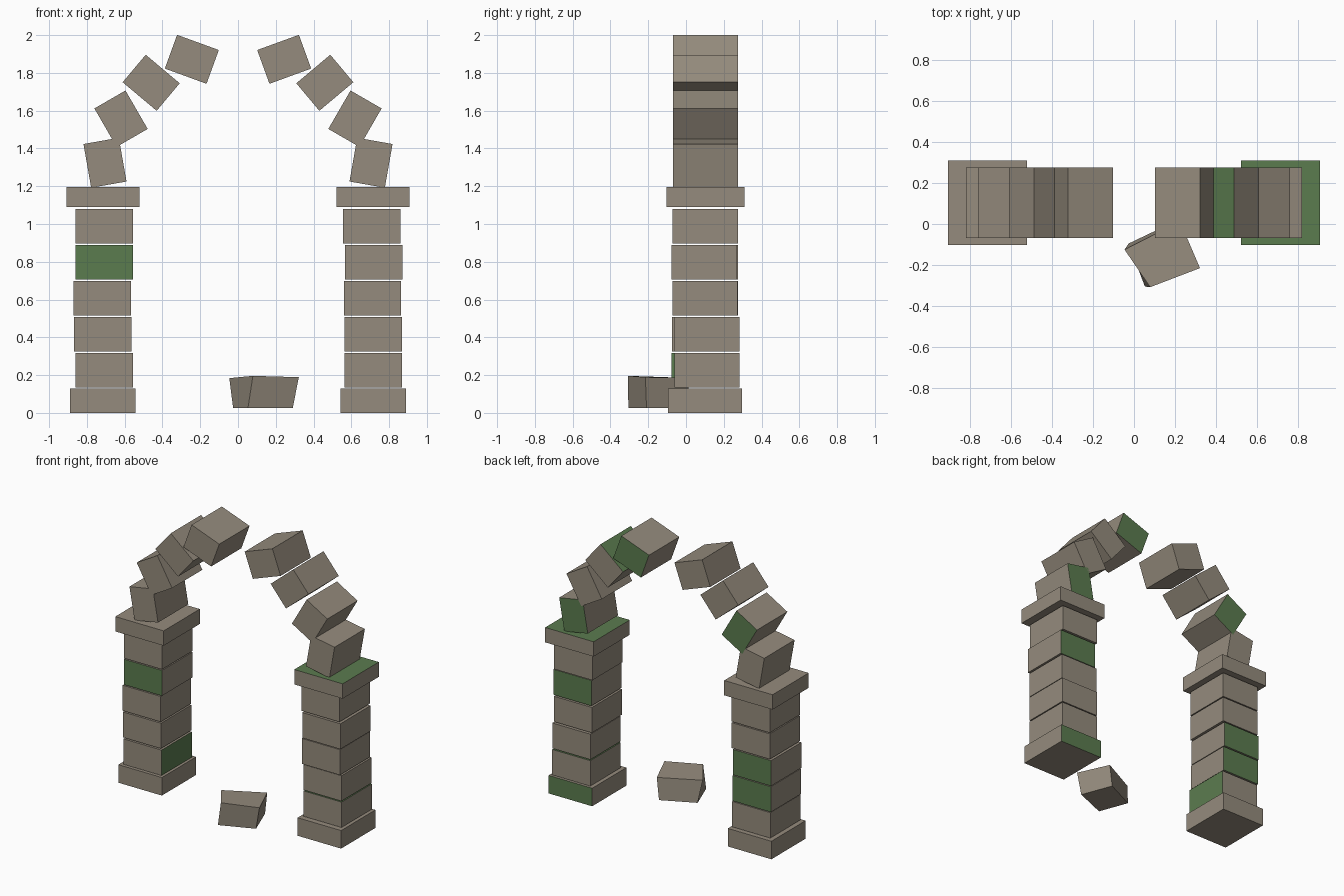
import bpy, bmesh, math
from mathutils import Matrix, Vector

if "Cube" in bpy.data.objects:
    bpy.data.objects.remove(bpy.data.objects["Cube"])


def material(name, rgb):
    m = bpy.data.materials.new(name)
    m.diffuse_color = (*rgb, 1)
    m.use_nodes = True
    m.node_tree.nodes["Principled BSDF"].inputs["Base Color"].default_value = m.diffuse_color
    return m


STONE = material("weathered stone", (0.30, 0.26, 0.205))
MOSS = material("moss green", (0.105, 0.20, 0.078))

NORMALS = {"+x": (1, 0, 0), "-x": (-1, 0, 0), "+y": (0, 1, 0),
           "-y": (0, -1, 0), "+z": (0, 0, 1), "-z": (0, 0, -1)}


def finish(name, bm):
    me = bpy.data.meshes.new(name)
    bm.to_mesh(me)
    bm.free()
    me.materials.append(STONE)
    me.materials.append(MOSS)
    ob = bpy.data.objects.new(name, me)
    bpy.context.collection.objects.link(ob)
    return ob


def block(name, centre, size, tilt=0.0, mossy=()):
    """Box stone; faces named in mossy (local directions) are green."""
    bm = bmesh.new()
    bmesh.ops.create_cube(bm, size=1, matrix=Matrix.Diagonal((*size, 1)))
    bm.normal_update()
    for f in bm.faces:
        f.material_index = int(any(f.normal.dot(Vector(NORMALS[d])) > 0.9 for d in mossy))
    ob = finish(name, bm)
    ob.location = centre
    ob.rotation_euler = (0, tilt, 0)
    return ob


R = 0.715           # half span, also arch radius
YC = 0.102          # depth centre of the arch
SPRING = 1.2        # height where the arch starts

# x and y shift of each shaft stone, bottom to top
SHIFTS = {
    "left": [(0.007, -0.007), (0.0, -0.003), (-0.004, 0.0), (0.006, 0.0), (0.006, 0.0)],
    "right": [(0.002, 0.009), (0.002, 0.008), (-0.003, -0.002), (0.004, -0.007), (-0.008, 0.0)],
}
# mossy faces, by side and stone
SHAFT_MOSS = {("left", 0): ["+x"], ("left", 1): ["+y"], ("left", 2): ["+y"],
              ("left", 3): ["-y"], ("right", 0): ["+z"], ("right", 3): ["+y"]}
ARCH_MOSS = {("left", 1): ["+y"], ("right", 0): ["+y"],
             ("right", 2): ["-x"], ("right", 3): ["+y"]}

for side, s in (("left", -1), ("right", 1)):
    # pillar: base, five shaft stones, cap
    block(f"{side}_pillar_base", (s * R, YC - 0.001, 0.065), (0.347, 0.39, 0.13),
          mossy=["+y"] if s > 0 else [])
    for i, (dx, dy) in enumerate(SHIFTS[side]):
        block(f"{side}_shaft_stone_{i + 1}",
              (s * R + dx, YC + dy, 0.226 + 0.1905 * i), (0.304, 0.345, 0.183),
              mossy=SHAFT_MOSS.get((side, i), []))
    block(f"{side}_pillar_cap", (s * 0.714, YC + 0.001, 1.143), (0.386, 0.412, 0.107),
          mossy=["+z"] if s > 0 else [])
    # arch stones, each leaning outward by its arch angle
    for i in range(4):
        a = math.radians(10 + 20 * i)
        block(f"{side}_arch_stone_{i + 1}",
              (s * R * math.cos(a), YC + 0.002, SPRING + R * math.sin(a)),
              (0.19, 0.345, 0.235), tilt=s * a,
              mossy=ARCH_MOSS.get((side, i), []))

# fallen keystone: skewed wedge lying in front of the opening
bottom = [(0.053, -0.305, 0.027), (0.29, -0.209, 0.027),
          (0.205, 0.015, 0.027), (-0.026, -0.095, 0.027)]
top = [(0.079, -0.308, 0.196), (0.322, -0.215, 0.189),
       (0.224, 0.013, 0.185), (-0.046, -0.125, 0.184)]
bm = bmesh.new()
lo = [bm.verts.new(p) for p in bottom]
hi = [bm.verts.new(p) for p in top]
bm.faces.new(lo[::-1])
bm.faces.new(hi)
for i in range(4):
    j = (i + 1) % 4
    bm.faces.new((lo[i], lo[j], hi[j], hi[i]))
bmesh.ops.recalc_face_normals(bm, faces=bm.faces)
finish("fallen_keystone", bm)
